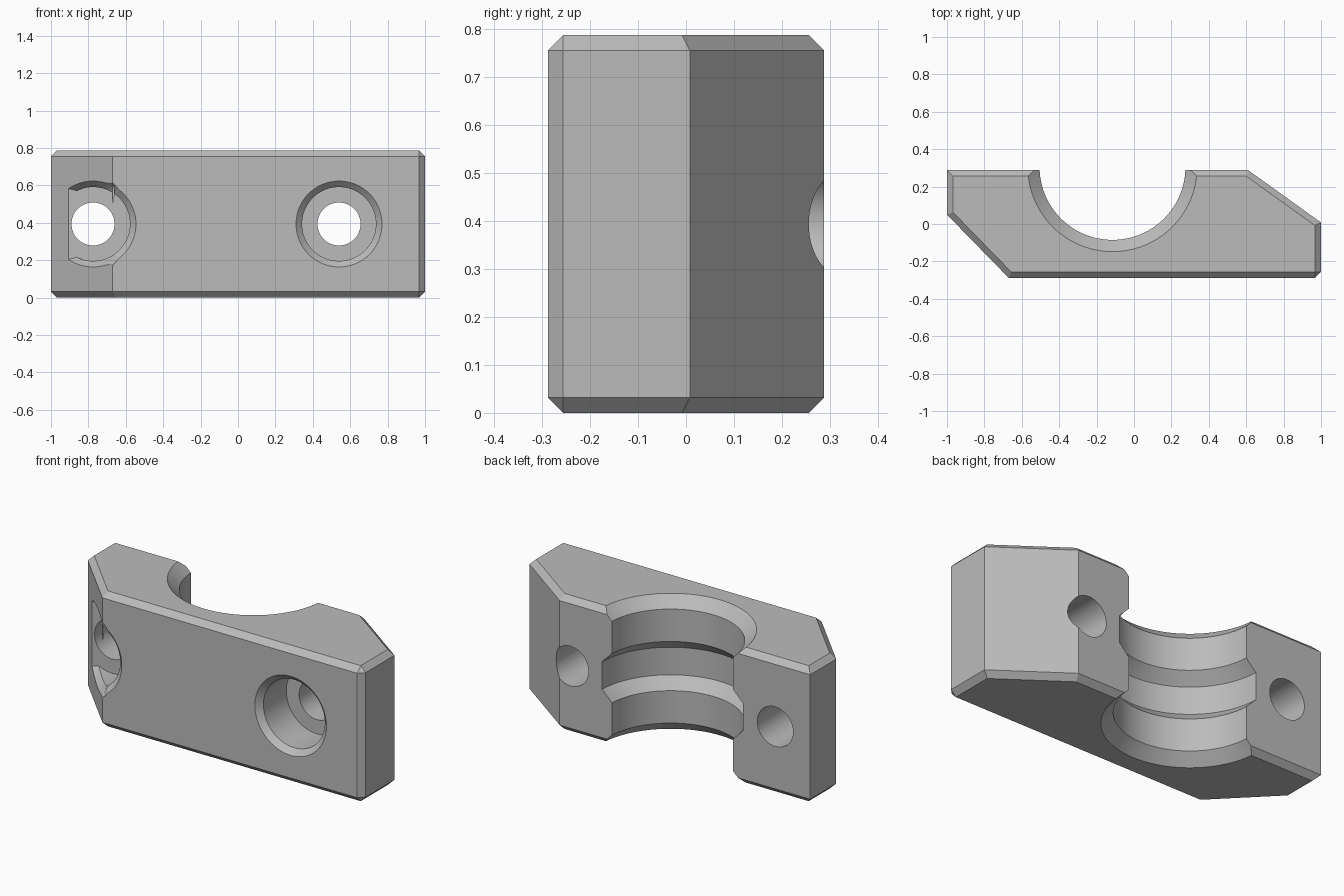
import bpy, bmesh
from math import cos, sin, tau, radians
from mathutils import Vector

default = bpy.data.objects.get("Cube")
if default:
    bpy.data.objects.remove(default, do_unlink=True)

HEIGHT, HALF_DEPTH, CHAMFER = 0.787, 0.288, 0.032
MID = HEIGHT / 2
FLOOR = -0.046          # depth of the counterbore floors
SEGMENTS = 96


def make_object(name, bm):
    bmesh.ops.recalc_face_normals(bm, faces=bm.faces[:])
    mesh = bpy.data.meshes.new(name)
    bm.to_mesh(mesh)
    bm.free()
    obj = bpy.data.objects.new(name, mesh)
    bpy.context.collection.objects.link(obj)
    return obj


def loft(bm, rings):
    """Skin closed rings of points and cap both ends."""
    loops = [[bm.verts.new(p) for p in ring] for ring in rings]
    for a, b in zip(loops, loops[1:]):
        for i in range(len(a)):
            j = (i + 1) % len(a)
            bm.faces.new((a[i], a[j], b[j], b[i]))
    bm.faces.new(loops[0])
    bm.faces.new(loops[-1])


def circle(radius):
    return [(radius * cos(tau * i / SEGMENTS), radius * sin(tau * i / SEGMENTS))
            for i in range(SEGMENTS)]


def front_surface(x, depth):
    """Front of the block, with its slanted left-hand part, moved inward."""
    slant = 0.05 - (x + 1) * 1.025
    return max(-HALF_DEPTH + depth, slant + depth * 1.43)


# Block: extruded outline with chamfered rims and one chamfered upright edge
outline = [(-1, HALF_DEPTH), (-1, 0.05), (-0.67, -HALF_DEPTH),
           (1, -HALF_DEPTH), (1, 0.008), (0.61, HALF_DEPTH)]
bm = bmesh.new()
loft(bm, [[(x, y, z) for x, y in outline] for z in (0, HEIGHT)])
bmesh.ops.recalc_face_normals(bm, faces=bm.faces[:])
edges = []
for e in bm.edges:
    a, b = (v.co for v in e.verts)
    rim = abs(a.z - b.z) < 0.01
    front_corner = min(a.x, b.x) > 0.99 and max(a.y, b.y) < -0.2
    if rim or front_corner:
        edges.append(e)
bmesh.ops.bevel(bm, geom=edges, offset=CHAMFER, segments=1,
                affect='EDGES', clamp_overlap=True)
block = make_object("clamp_block", bm)

# Bore cutter: flared ends and a wide groove at mid height
half = [(0.08, 0.4525), (0.143, 0.39), (0.331, 0.39), (MID + 0.05, 0.503)]
profile = [(-h, r) for h, r in reversed(half)] + half
bm = bmesh.new()
loft(bm, [[(x - 0.115, y + 0.305, MID + h) for x, y in circle(r)]
          for h, r in profile])
cutters = [make_object("bore_cutter", bm)]

# Screw holes: chamfered counterbore that follows the front, then a through hole
for side, cx in (("right", -0.775), ("left", 0.54)):
    bm = bmesh.new()
    rings = []
    for radius, depth in ((0.28, -0.05), (0.1975, CHAMFER)):
        rings.append([(cx + x, front_surface(cx + x, depth), MID + z)
                      for x, z in circle(radius)])
    rings.append([(cx + x, 0.25, MID + z) for x, z in circle(0.1975)])
    loft(bm, rings)
    bmesh.ops.triangulate(bm, faces=bm.faces[:])
    bmesh.ops.bisect_plane(bm, geom=bm.verts[:] + bm.edges[:] + bm.faces[:],
                           plane_co=Vector((0, FLOOR, 0)),
                           plane_no=Vector((0, 1, 0)), clear_outer=True)
    bmesh.ops.holes_fill(bm, edges=[e for e in bm.edges if e.is_boundary])
    cutters.append(make_object(side + "_counterbore_cutter", bm))

    bm = bmesh.new()
    loft(bm, [[(cx + x, y, MID + z) for x, z in circle(0.115)]
              for y in (-0.4, 0.4)])
    cutters.append(make_object(side + "_hole_cutter", bm))

# Cut the block, then drop the cutters
bpy.ops.object.select_all(action='DESELECT')
bpy.context.view_layer.objects.active = block
block.select_set(True)
for cutter in cutters:
    cutter.hide_render = True
    mod = block.modifiers.new(cutter.name, 'BOOLEAN')
    mod.operation = 'DIFFERENCE'
    mod.solver = 'EXACT'
    mod.object = cutter
    bpy.ops.object.modifier_apply(modifier=mod.name)
for cutter in cutters:
    bpy.data.objects.remove(cutter, do_unlink=True)

# Plain grey finish
grey = bpy.data.materials.new("plain_grey")
grey.use_nodes = True
colour = (0.5, 0.5, 0.5, 1)
grey.diffuse_color = colour
grey.node_tree.nodes["Principled BSDF"].inputs["Base Color"].default_value = colour
block.data.materials.clear()
block.data.materials.append(grey)
bpy.ops.object.shade_smooth_by_angle(angle=radians(25))
